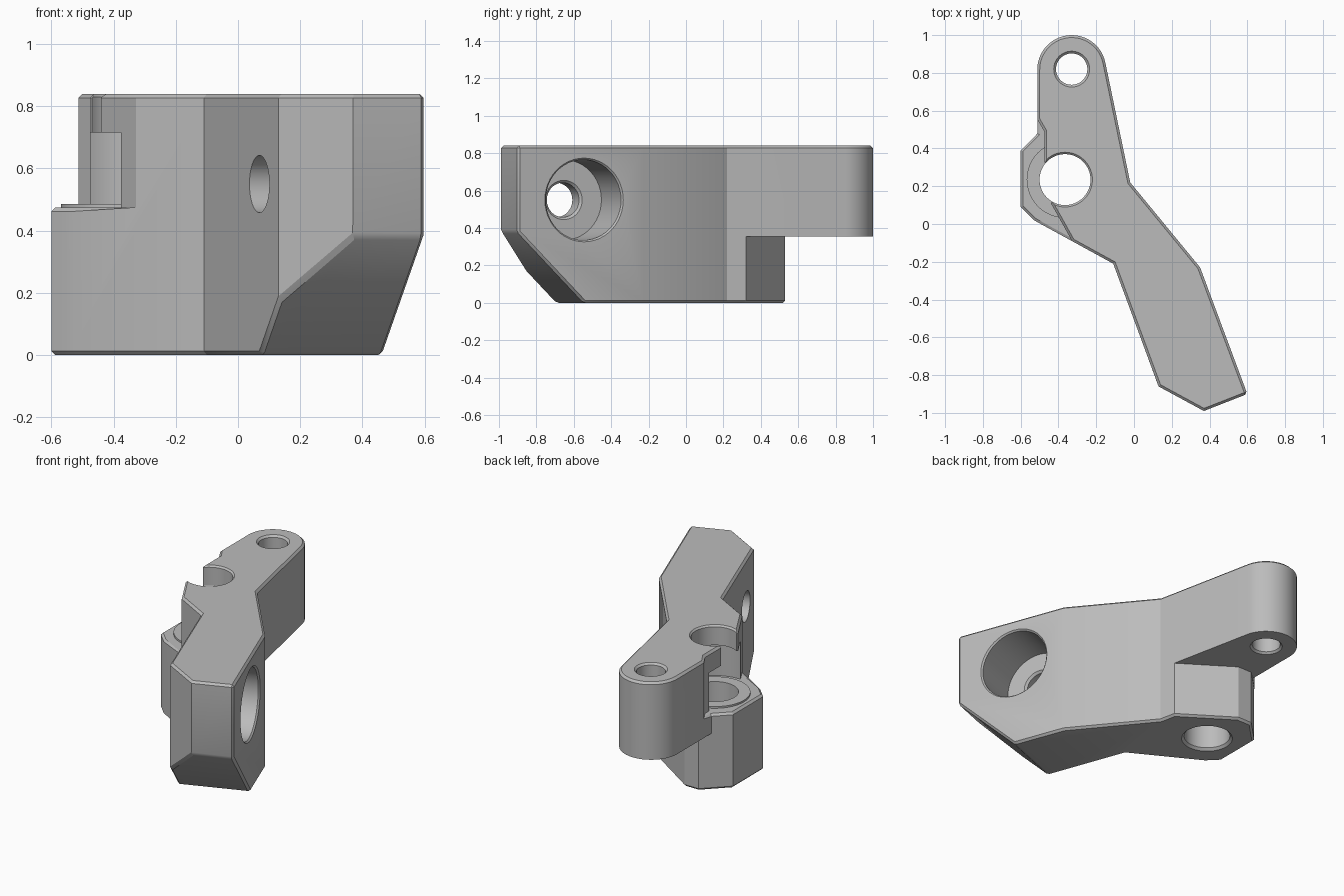
import bpy, bmesh, math
from mathutils import Vector

if "Cube" in bpy.data.objects:
    bpy.data.objects.remove(bpy.data.objects["Cube"], do_unlink=True)

grey = bpy.data.materials.new("plain_grey")
grey.use_nodes = True
grey.diffuse_color = (0.5, 0.5, 0.5, 1)
grey.node_tree.nodes["Principled BSDF"].inputs["Base Color"].default_value = (0.5, 0.5, 0.5, 1)


def finish(name, bm):
    bmesh.ops.recalc_face_normals(bm, faces=bm.faces)
    mesh = bpy.data.meshes.new(name)
    bm.to_mesh(mesh)
    bm.free()
    mesh.materials.append(grey)
    obj = bpy.data.objects.new(name, mesh)
    bpy.context.collection.objects.link(obj)
    return obj


def prism_bm(points, z0, z1):
    bm = bmesh.new()
    base = bm.faces.new([bm.verts.new((x, y, z0)) for x, y in points])
    top = bmesh.ops.extrude_face_region(bm, geom=[base])["geom"]
    verts = [v for v in top if isinstance(v, bmesh.types.BMVert)]
    bmesh.ops.translate(bm, verts=verts, vec=(0, 0, z1 - z0))
    bmesh.ops.recalc_face_normals(bm, faces=bm.faces)
    return bm


def turned(name, origin, axis, profile, sides=48):
    """Solid of revolution from (radius, distance) pairs along an axis."""
    bm = bmesh.new()
    turn = Vector(axis).to_track_quat('Z', 'Y')
    rings = []
    for r, d in profile:
        rings.append([bm.verts.new(Vector(origin) + turn @ Vector(
            (r * math.cos(math.tau * i / sides), r * math.sin(math.tau * i / sides), d)))
            for i in range(sides)])
    for a, b in zip(rings, rings[1:]):
        for i in range(sides):
            j = (i + 1) % sides
            bm.faces.new((a[i], a[j], b[j], b[i]))
    bm.faces.new(rings[0])
    bm.faces.new(rings[-1])
    return finish(name, bm)


def combine(body, tool, operation='DIFFERENCE'):
    mod = body.modifiers.new("combine", 'BOOLEAN')
    mod.operation, mod.solver, mod.object = operation, 'EXACT', tool
    bpy.context.view_layer.objects.active = body
    bpy.ops.object.modifier_apply(modifier=mod.name)
    bpy.data.objects.remove(tool, do_unlink=True)


TOP, LUG, UNDER = 0.84, 0.475, 0.355
HX, HY = -0.365, 0.235

# Bracket outline with rounded rear end
outline = [(0.37, -0.99), (0.60, -0.90), (0.35, -0.23), (-0.02, 0.22)]
for i in range(25):
    a = math.radians(11 + 169 * i / 24)
    outline.append((-0.33 + 0.182 * math.cos(a), 0.818 + 0.182 * math.sin(a)))
outline += [(-0.512, 0.478), (-0.60, 0.39), (-0.60, 0.09), (-0.53, 0.02), (-0.11, -0.21), (0.13, -0.86)]
bm = prism_bm(outline, 0, TOP)

# Sloped cut under the front tip
slope = Vector((0.36, -0.93, -1)).normalized()
cut = bmesh.ops.bisect_plane(bm, geom=bm.verts[:] + bm.edges[:] + bm.faces[:], dist=1e-5,
                             plane_co=(0.465, -0.545, 0), plane_no=slope, clear_outer=True)
bmesh.ops.holes_fill(bm, edges=[e for e in bm.edges if e.is_boundary], sides=0)
body = finish("bracket_body", bm)

# Relief below the rear arm, open notch over the lug, and bolt head pocket
relief = [(0.3, 0.097), (0.3, 1.2), (-0.8, 1.2), (-0.8, 0.188), (-0.458, 0.53), (-0.36, 0.53)]
combine(body, finish("relief_cutter", prism_bm(relief, -0.1, UNDER)))
notch = [(-0.8, 0.59), (-0.533, 0.59), (-0.475, 0.49), (-0.475, 0.33), (-0.40, 0.23),
         (-0.44, 0.11), (-0.25, -0.23), (-0.8, -0.23)]
combine(body, finish("notch_cutter", prism_bm(notch, LUG, 1)))
combine(body, turned("pocket_cutter", (HX, HY, 0), (0, 0, 1), [(0.24, LUG), (0.24, 0.715)]))

# Chamfer the outer rims, the sloped cut and the tip corner
bm = bmesh.new()
bm.from_mesh(body.data)
bmesh.ops.dissolve_limit(bm, angle_limit=0.01, verts=bm.verts, edges=bm.edges)


def is_rim(face):
    z = face.calc_center_median().z
    flat = abs(face.normal.z) > 0.99 and min(abs(z), abs(z - LUG), abs(z - TOP)) < 0.002
    return flat or face.normal.dot(slope) > 0.99


def wants_chamfer(e):
    if len(e.link_faces) != 2 or e.calc_face_angle_signed(0) < 0.3:
        return False
    mid = (e.verts[0].co + e.verts[1].co) / 2
    return any(is_rim(f) for f in e.link_faces) or (mid.x > 0.58 and mid.y < -0.85)


bmesh.ops.bevel(bm, geom=[e for e in bm.edges if wants_chamfer(e)], offset=0.013,
                offset_type='OFFSET', segments=1, profile=0.5, affect='EDGES', clamp_overlap=False)
bm.to_mesh(body.data)
bm.free()

# Raised seat on the lug
combine(body, turned("lug_seat", (HX, HY, 0), (0, 0, 1), [(0.203, 0.46), (0.203, 0.486)]), 'UNION')

# Vertical holes with countersunk rims
combine(body, turned("lug_hole", (HX, HY, 0), (0, 0, 1),
                     [(0.155, -0.005), (0.135, 0.015), (0.135, TOP - 0.01), (0.15, TOP + 0.005)]))
combine(body, turned("rear_hole", (-0.33, 0.82, 0), (0, 0, 1),
                     [(0.10, UNDER - 0.005), (0.083, UNDER + 0.012),
                      (0.083, TOP - 0.012), (0.10, TOP + 0.005)]))

# Stepped cross hole through the front section
combine(body, turned("cross_hole", (0.468, -0.545, 0.55), (-0.937, -0.35, 0),
                     [(0.229, -0.005), (0.215, 0.01), (0.215, 0.31), (0.105, 0.31),
                      (0.092, 0.323), (0.092, 0.6)]))

bpy.ops.object.select_all(action='DESELECT')
body.select_set(True)
bpy.context.view_layer.objects.active = body
bpy.ops.object.shade_smooth_by_angle(angle=math.radians(25))
